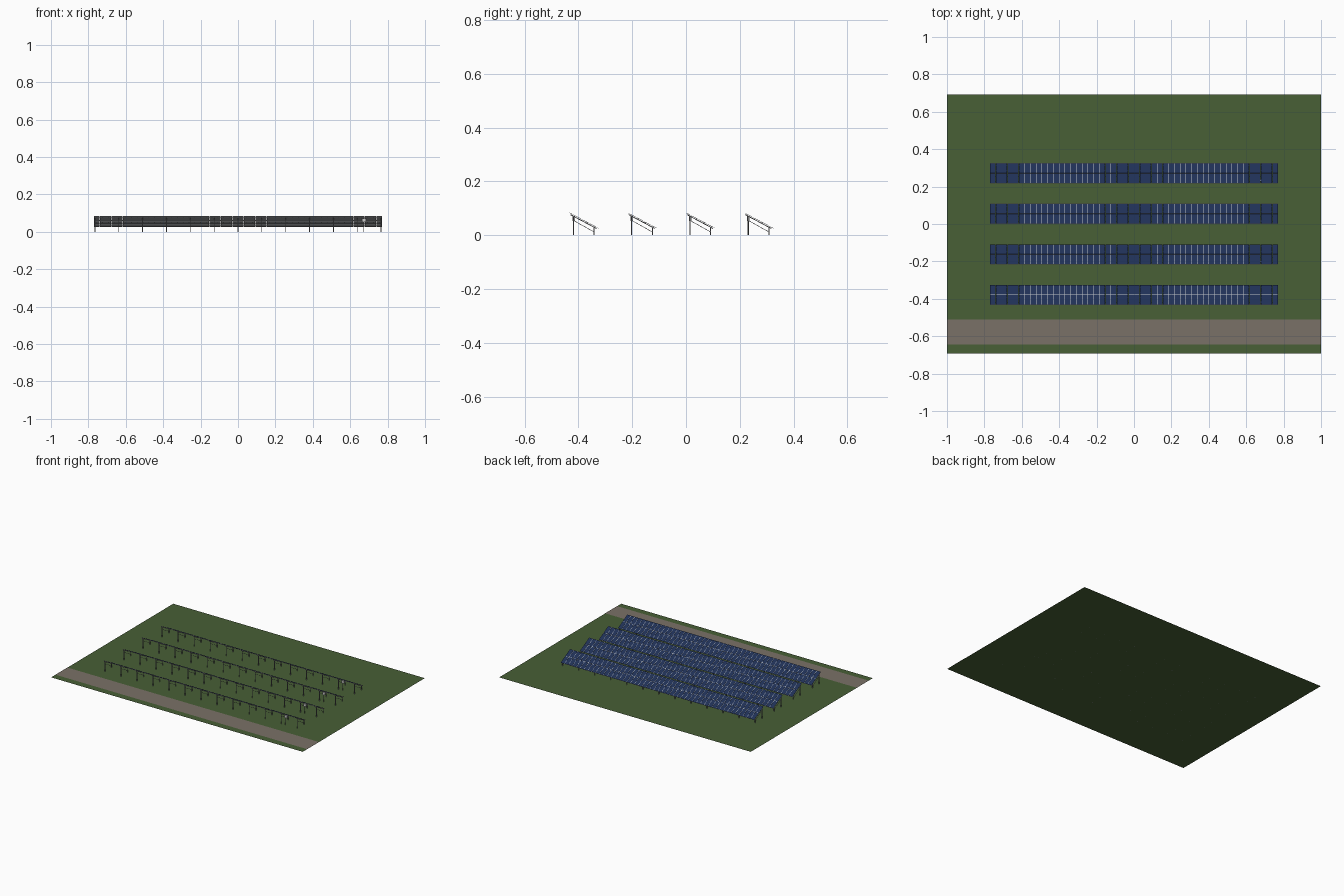
import bpy, bmesh, math
from mathutils import Matrix, Vector

if "Cube" in bpy.data.objects:
    bpy.data.objects.remove(bpy.data.objects["Cube"])

TILT = math.radians(28)
ROWS = [-0.379 + 0.2167 * i for i in range(4)]
HALF_X, SLOPE, MID_Z = 0.77, 0.122, 0.0545
COLS, BAYS = 50, 12
TALL_Y, SHORT_Y = -0.040, 0.037


def material(name, r, g, b):
    m = bpy.data.materials.new(name)
    m.diffuse_color = (r, g, b, 1)
    m.use_nodes = True
    m.node_tree.nodes["Principled BSDF"].inputs["Base Color"].default_value = m.diffuse_color
    return m


GRASS = material("grass", 0.065, 0.115, 0.037)
GRAVEL = material("gravel", 0.195, 0.165, 0.135)
GLASS = material("solar_glass", 0.014, 0.03, 0.093)
ALU = material("aluminium", 0.5, 0.52, 0.54)
STEEL = material("steel", 0.25, 0.26, 0.27)
BOX = material("cabinet", 0.7, 0.7, 0.7)
BLACK = material("black_plastic", 0.02, 0.02, 0.02)


def box(bm, centre, size, frame=Matrix()):
    mat = frame @ Matrix.Translation(centre) @ Matrix.Diagonal((*size, 1))
    bmesh.ops.create_cube(bm, size=1, matrix=mat)


def quad(bm, x0, x1, y0, y1, z, frame=Matrix()):
    pts = [(x0, y0, z), (x1, y0, z), (x1, y1, z), (x0, y1, z)]
    bm.faces.new([bm.verts.new(frame @ Vector(p)) for p in pts])


def finish(bm, name, mat):
    me = bpy.data.meshes.new(name)
    bm.to_mesh(me)
    bm.free()
    me.materials.append(mat)
    ob = bpy.data.objects.new(name, me)
    bpy.context.collection.objects.link(ob)
    return ob


def beam(bm, a, b, w):
    # square bar between two points
    a, b = Vector(a), Vector(b)
    d = b - a
    frame = Matrix.Translation((a + b) / 2) @ d.to_track_quat('Z', 'Y').to_matrix().to_4x4()
    box(bm, (0, 0, 0), (w, w, d.length), frame)


def slope_z(dy):
    return MID_Z - math.tan(TILT) * dy


# ground and access road
bm = bmesh.new()
quad(bm, -1, 1, -0.693, 0.693, 0)
finish(bm, "grass_field", GRASS)
bm = bmesh.new()
quad(bm, -1, 1, -0.645, -0.51, 0.001)
finish(bm, "gravel_road", GRAVEL)

for n, row_y in enumerate(ROWS, 1):
    plane = Matrix.Translation((0, row_y, MID_Z)) @ Matrix.Rotation(-TILT, 4, 'X')

    # panels: frame, glass and junction box, two high in portrait
    frames, glass, junction = bmesh.new(), bmesh.new(), bmesh.new()
    px, py = 2 * HALF_X / COLS, SLOPE / 2
    hx, hy = px / 2 - 0.0003, py / 2 - 0.0003
    rim = 0.0009
    for i in range(COLS):
        for j in (-0.5, 0.5):
            cx, cy = -HALF_X + px * (i + 0.5), py * j
            box(frames, (cx, cy, 0), (2 * hx, 2 * hy, 0.0014), plane)
            quad(glass, cx - hx + rim, cx + hx - rim, cy - hy + rim, cy + hy - rim, 0.001, plane)
            box(junction, (cx, cy - 0.02, -0.0012), (0.004, 0.003, 0.001), plane)
    finish(frames, f"panel_frames_{n}", ALU)
    finish(glass, f"panel_glass_{n}", GLASS)
    finish(junction, f"junction_boxes_{n}", BLACK)

    # purlins along the row
    bm = bmesh.new()
    for y in (-0.046, -0.016, 0.016, 0.046):
        box(bm, (0, y, -0.0019), (2 * HALF_X, 0.0022, 0.0024), plane)
    finish(bm, f"purlins_{n}", STEEL)

    # rafters, posts and braces at each bay
    rafters, posts, braces = bmesh.new(), bmesh.new(), bmesh.new()
    for k in range(BAYS + 1):
        x = -0.765 + 1.53 * k / BAYS
        box(rafters, (x, 0, -0.0046), (0.0025, SLOPE * 0.9, 0.003), plane)
        for dy in (TALL_Y, SHORT_Y):
            top = slope_z(dy) - 0.005
            box(posts, (x, row_y + dy, top / 2), (0.004, 0.004, top))
        beam(braces, (x, row_y + TALL_Y, 0.055), (x, row_y + SHORT_Y, 0.012), 0.002)
    finish(rafters, f"rafters_{n}", STEEL)
    finish(posts, f"posts_{n}", STEEL)
    finish(braces, f"braces_{n}", STEEL)

    # inverter cabinet with conduit to the ground
    bm = bmesh.new()
    box(bm, (0.674, row_y - 0.039, 0.062), (0.02, 0.009, 0.018))
    finish(bm, f"inverter_{n}", BOX)
    bm = bmesh.new()
    bmesh.ops.create_cone(bm, cap_ends=True, segments=8, radius1=0.0014, radius2=0.0014,
                          depth=0.054, matrix=Matrix.Translation((0.67, row_y - 0.039, 0.027)))
    finish(bm, f"conduit_{n}", STEEL)
